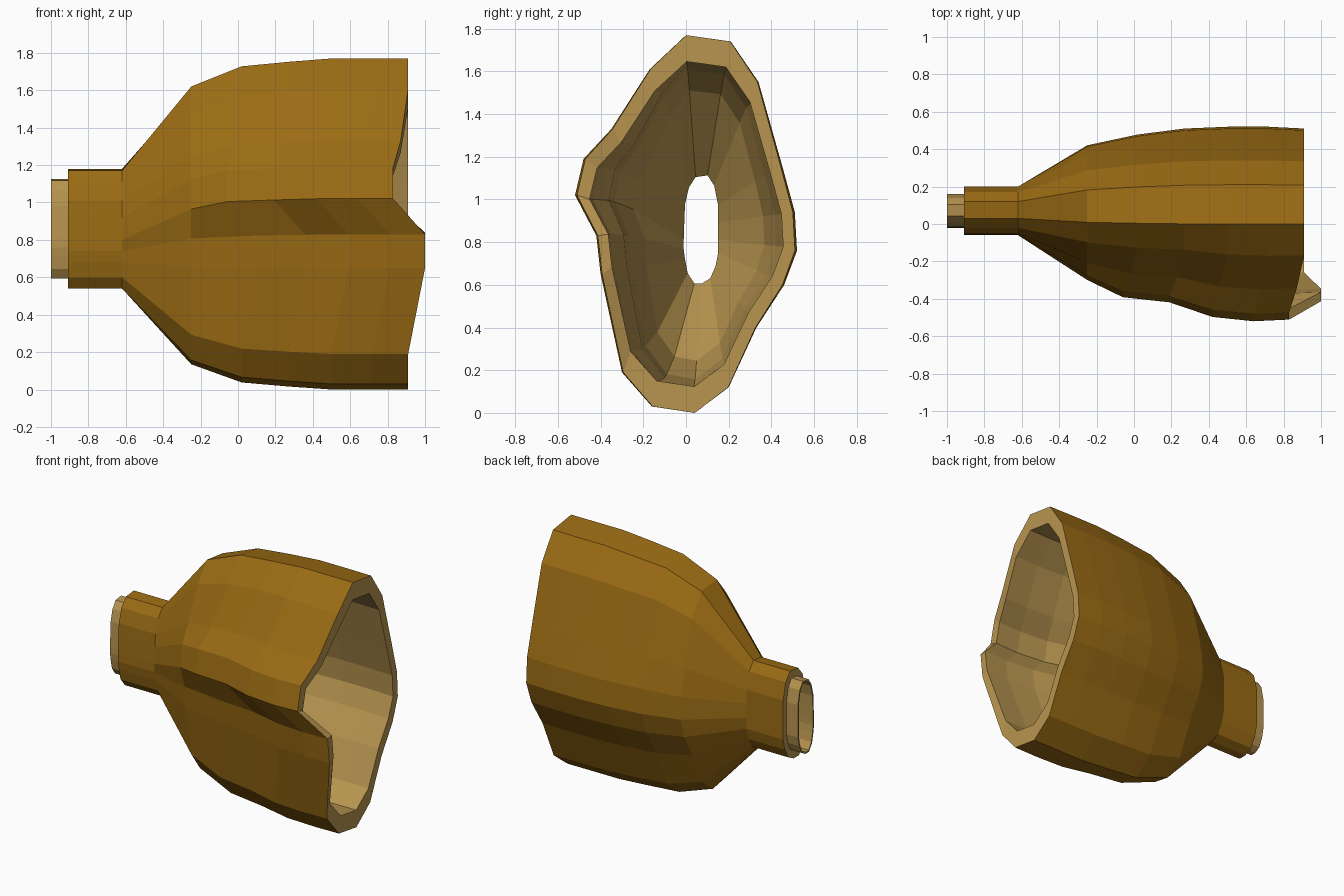
import bpy

if "Cube" in bpy.data.objects:
    bpy.data.objects.remove(bpy.data.objects["Cube"])

# Cross-section points (y, z), from the top round the back: wide mouth and narrow neck
MOUTH = [(0, 1.77), (.21, 1.74), (.34, 1.55), (.45, 1.16), (.51, .94), (.52, .76),
         (.46, .60), (.33, .40), (.20, .12), (.04, 0), (-.16, .03), (-.30, .19),
         (-.40, .65), (-.42, .83), (-.52, 1.02), (-.48, 1.19), (-.35, 1.33), (-.17, 1.61)]
NECK = [(.03, 1.17), (.12, 1.18), (.17, 1.12), (.20, 1.0), (.20, .90), (.20, .80),
        (.20, .72), (.18, .64), (.14, .57), (.08, .54), (.02, .54), (-.03, .60),
        (-.05, .68), (-.06, .74), (-.06, .80), (-.055, .92), (-.05, 1.01), (-.02, 1.11)]
# Lengthwise shift that makes the wavy lip on the front side
SHIFT = {12: .09, 13: .09, 14: -.08, 15: -.08, 16: -.04}
# Stations: x, spread in z, spread in y at the back, spread in y at the front, shift
STATIONS = [(-.91, 0, 0, 0, 0), (-.62, 0, 0, 0, 0), (-.25, .75, .69, .52, 0),
            (.02, .93, .87, .72, 1), (.27, .97, .97, .78, 1), (.50, 1, 1, .95, 1),
            (.72, 1, 1, 1, 1), (.91, 1, .97, .98, 1)]


def scaled(points, cy, cz, sy, sz):
    return [(cy + (y - cy) * sy, cz + (z - cz) * sz) for y, z in points]


def ring(station, mouth, neck):
    x, tz, back, front, k = station
    out = []
    for i, ((my, mz), (ny, nz)) in enumerate(zip(mouth, neck)):
        ty = back if my >= 0 else front
        out.append((x + k * SHIFT.get(i, 0), ny + (my - ny) * ty, nz + (mz - nz) * tz))
    return out


def loft(name, rings, color):
    n = len(rings[0])
    faces = [(i * n + j, (i + 1) * n + j, (i + 1) * n + (j + 1) % n, i * n + (j + 1) % n)
             for i in range(len(rings) - 1) for j in range(n)]
    mesh = bpy.data.meshes.new(name)
    mesh.from_pydata([p for r in rings for p in r], [], faces)
    mat = bpy.data.materials.new(name + "_color")
    mat.diffuse_color = color
    mat.use_nodes = True
    mat.node_tree.nodes["Principled BSDF"].inputs["Base Color"].default_value = mat.diffuse_color
    mesh.materials.append(mat)
    obj = bpy.data.objects.new(name, mesh)
    bpy.context.collection.objects.link(obj)
    return obj


# Outer shell
outer = [ring(s, MOUTH, NECK) for s in STATIONS]
loft("outer_shell", outer, (.33, .15, .007, 1))

# Inner lining: rim, inside wall, protruding sleeve and neck end ring
in_mouth = scaled(MOUTH, .02, .885, .89, .86)
in_neck = scaled(NECK, .07, .86, .62, .79)
sleeve = scaled(NECK, .07, .86, .70, .83)
inner = [ring(s, in_mouth, in_neck) for s in reversed(STATIONS)]
end = [[(x, y, z) for y, z in pts] for x, pts in ((-1, in_neck), (-1, sleeve), (-.91, sleeve))]
loft("inner_lining", [outer[-1]] + inner + end + [outer[0]], (.48, .30, .08, 1))
